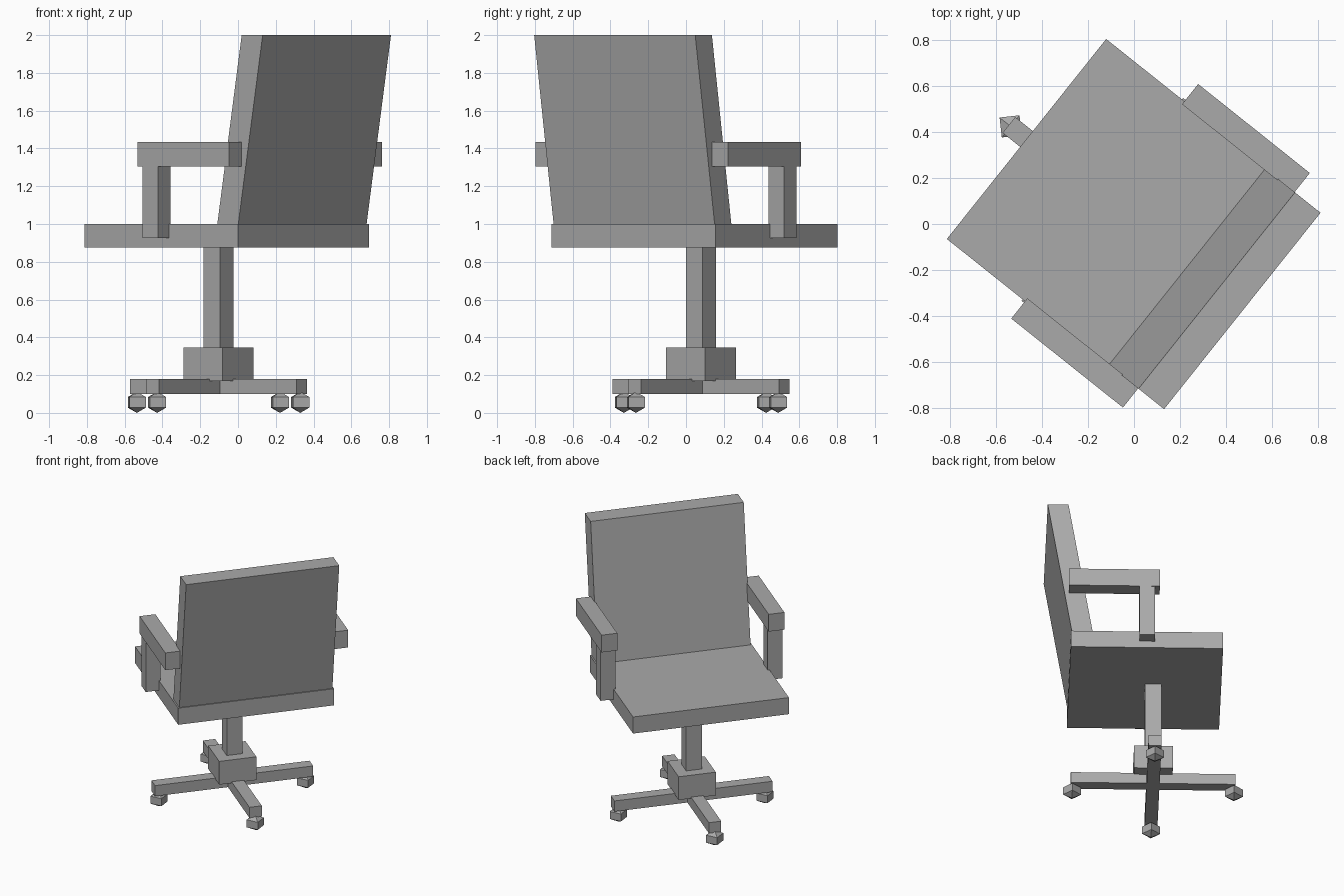
import bpy
import bmesh
from math import radians
from mathutils import Matrix, Vector

cube = bpy.data.objects.get("Cube")
if cube:
    bpy.data.objects.remove(cube, do_unlink=True)

grey = bpy.data.materials.new("plain_grey")
grey.use_nodes = True
GREY = (0.4, 0.4, 0.4, 1)
grey.diffuse_color = GREY
grey.node_tree.nodes["Principled BSDF"].inputs["Base Color"].default_value = GREY

# The chair is built facing local +y, then turned as a whole
PLACE = Matrix.Translation((-0.06, 0.045, 0)) @ Matrix.Rotation(radians(51.45), 4, "Z")
BASE_Y = 0.055


def finish(name, bm):
    bmesh.ops.recalc_face_normals(bm, faces=bm.faces)
    mesh = bpy.data.meshes.new(name)
    bm.to_mesh(mesh)
    bm.free()
    mesh.materials.append(grey)
    obj = bpy.data.objects.new(name, mesh)
    obj.matrix_world = PLACE
    bpy.context.collection.objects.link(obj)
    return obj


def box(name, x, y, size_x, size_y, z0, z1, lean=0):
    """Box from z0 to z1; lean slides the top along y."""
    bm = bmesh.new()
    bmesh.ops.create_cube(bm, size=1)
    for v in bm.verts:
        top = v.co.z > 0
        v.co = Vector((x + v.co.x * size_x,
                       y + v.co.y * size_y + (lean if top else 0),
                       z1 if top else z0))
    return finish(name, bm)


def caster(name, x, y):
    bm = bmesh.new()
    bmesh.ops.create_uvsphere(bm, u_segments=4, v_segments=3, radius=1)
    bmesh.ops.scale(bm, verts=bm.verts, vec=(0.071, 0.071, 0.056))
    bmesh.ops.translate(bm, verts=bm.verts, vec=(x, y, 0.056))
    return finish(name, bm)


# Seat and leaning backrest
box("seat", 0, 0, 1.11, 1.04, 0.875, 1.0)
box("backrest", 0, -0.442, 1.09, 0.142, 1.0, 2.0, lean=-0.165)

# Armrests and their posts
for side, s in (("left", 1), ("right", -1)):
    box(side + "_armrest", s * 0.595, -0.224, 0.112, 0.62, 1.305, 1.435)
    box(side + "_armrest_post", s * 0.595, 0, 0.106, 0.106, 0.925, 1.305)

# Column, hub and crossed legs
box("column", 0, BASE_Y, 0.112, 0.112, 0.345, 0.875)
box("hub", 0, BASE_Y, 0.265, 0.265, 0.17, 0.345)
box("side_legs", 0, BASE_Y, 1.126, 0.088, 0.1, 0.18)
box("front_back_legs", 0, BASE_Y, 0.088, 1.126, 0.1, 0.18)

# Casters under the leg ends
for s, side, end in ((1, "left", "front"), (-1, "right", "back")):
    caster(side + "_caster", s * 0.522, BASE_Y)
    caster(end + "_caster", 0, BASE_Y + s * 0.553)
